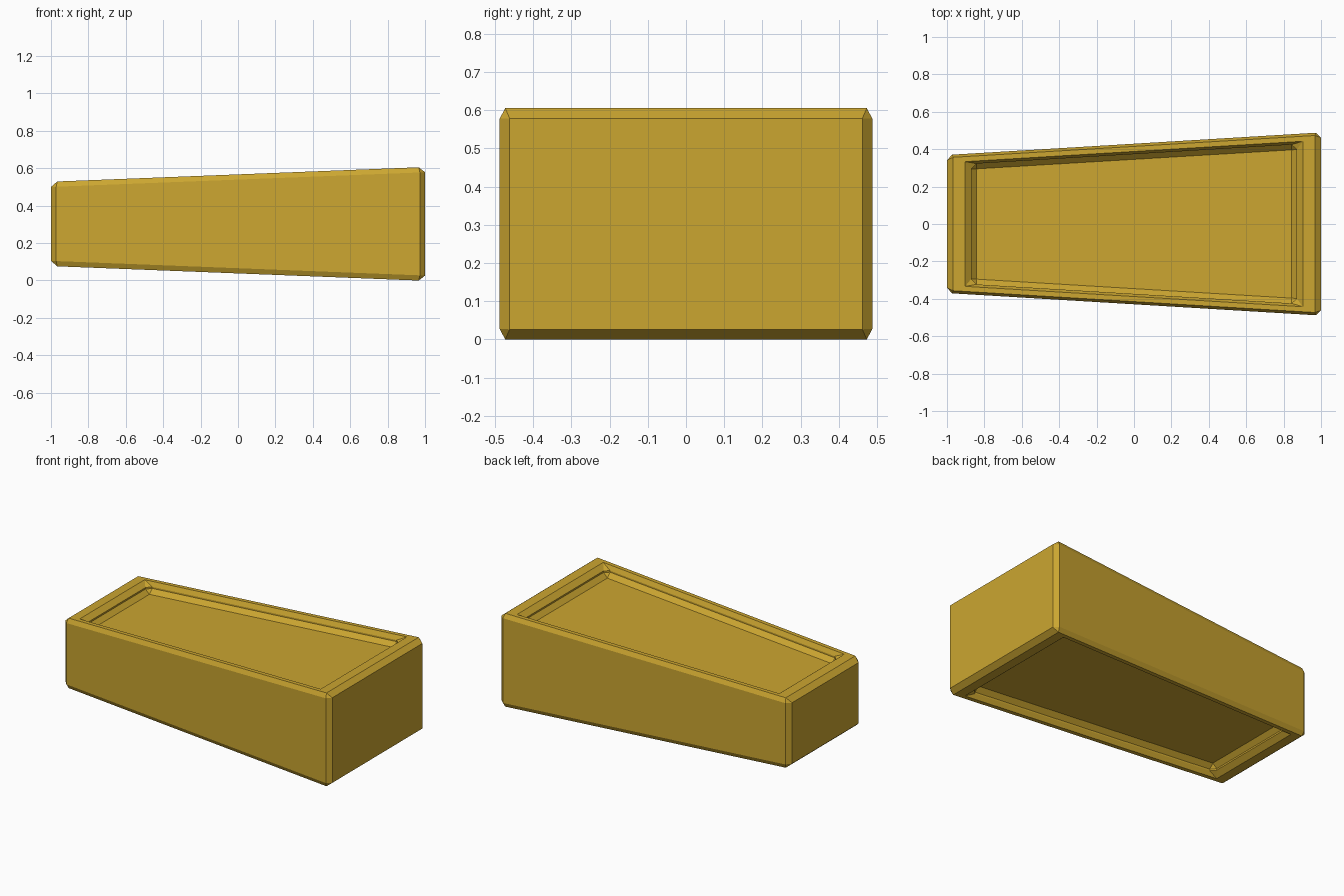
import bpy, bmesh
from mathutils import Vector

if "Cube" in bpy.data.objects:
    bpy.data.objects.remove(bpy.data.objects["Cube"])

MID_Z = 0.3025      # mid height of the block
PANEL_SCALE = 0.87  # size of the sunken panels relative to their face
DEPTH = 0.066       # depth of the sunken panels
BEVEL = 0.033

# Tapered block: the +x end is wider and taller than the -x end
bm = bmesh.new()
bmesh.ops.create_cube(bm, size=2)
for v in bm.verts:
    half_y, half_z = (0.4895, 0.304) if v.co.x > 0 else (0.369, 0.2255)
    v.co.y *= half_y
    v.co.z = MID_Z + v.co.z * half_z

# Sunken panels in the top and bottom
bm.normal_update()
panels = [(f, 1 if f.normal.z > 0 else -1) for f in bm.faces if abs(f.normal.z) > 0.9]
for face, side in panels:
    centre = sum((v.co for v in face.verts), Vector()) / 4
    inner = bmesh.ops.extrude_discrete_faces(bm, faces=[face])["faces"][0]
    for v in inner.verts:
        v.co = centre + (v.co - centre) * PANEL_SCALE
    floor = bmesh.ops.extrude_discrete_faces(bm, faces=[inner])["faces"][0]
    for v in floor.verts:
        v.co.z -= side * DEPTH

bmesh.ops.recalc_face_normals(bm, faces=bm.faces)
mesh = bpy.data.meshes.new("tapered_block")
bm.to_mesh(mesh)
bm.free()
block = bpy.data.objects.new("tapered_block", mesh)
bpy.context.collection.objects.link(block)

# Single flat chamfer on every sharp edge
bevel = block.modifiers.new("chamfer", 'BEVEL')
bevel.width = BEVEL
bevel.segments = 1
bevel.limit_method = 'ANGLE'
bevel.angle_limit = 0.52
bevel.use_clamp_overlap = True

# Mustard colour
mat = bpy.data.materials.new("mustard")
mat.diffuse_color = (0.60, 0.38, 0.03, 1)
mat.use_nodes = True
mat.node_tree.nodes["Principled BSDF"].inputs["Base Color"].default_value = mat.diffuse_color
mesh.materials.append(mat)
